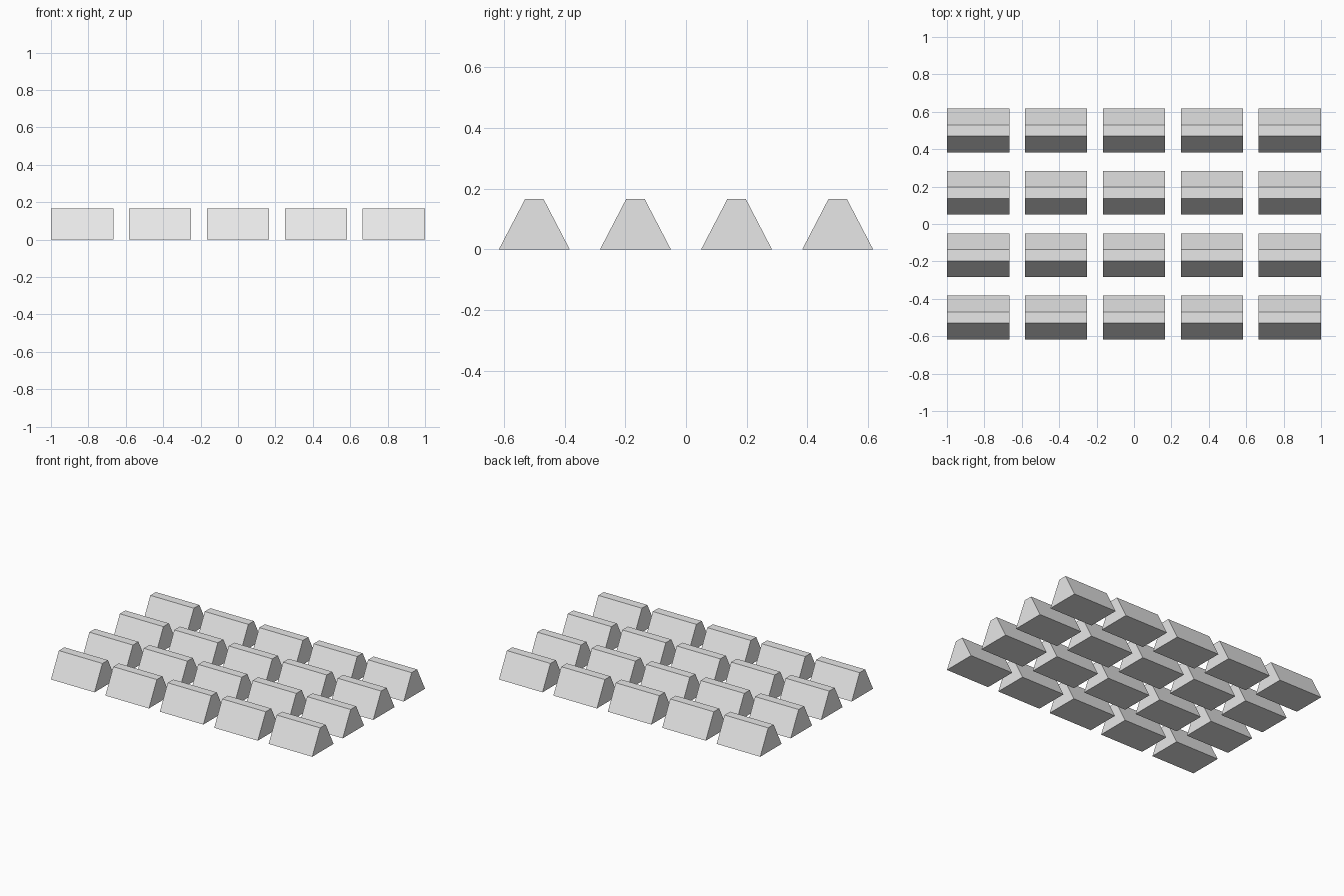
import bpy
import bmesh
from mathutils import Vector

cube = bpy.data.objects.get("Cube")
if cube:
    bpy.data.objects.remove(cube, do_unlink=True)

LENGTH, HEIGHT = 1 / 3, 1 / 6
BASE_HALF, TOP_HALF = 0.1167, 0.03
COLUMNS, ROWS = 5, 4
STEP_X, STEP_Y = 5 / 12, 1 / 3

# Plain light grey
grey = bpy.data.materials.new("light_grey")
grey.use_nodes = True
colour = (0.8, 0.8, 0.8, 1)
grey.diffuse_color = colour
grey.node_tree.nodes["Principled BSDF"].inputs["Base Color"].default_value = colour

# One ingot: a trapezoid profile extruded along x
profile = [(-BASE_HALF, 0), (BASE_HALF, 0), (TOP_HALF, HEIGHT), (-TOP_HALF, HEIGHT)]
bm = bmesh.new()
end = bm.faces.new([bm.verts.new((-LENGTH / 2, y, z)) for y, z in profile])
result = bmesh.ops.extrude_face_region(bm, geom=[end], use_keep_orig=True)
verts = [g for g in result["geom"] if isinstance(g, bmesh.types.BMVert)]
bmesh.ops.translate(bm, verts=verts, vec=Vector((LENGTH, 0, 0)))
bmesh.ops.recalc_face_normals(bm, faces=bm.faces)
mesh = bpy.data.meshes.new("ingot")
bm.to_mesh(mesh)
bm.free()
mesh.materials.append(grey)

# Grid of blocks sharing the same mesh
for row in range(ROWS):
    for col in range(COLUMNS):
        block = bpy.data.objects.new(f"ingot_row{row + 1}_column{col + 1}", mesh)
        block.location = ((col - (COLUMNS - 1) / 2) * STEP_X,
                          (row - (ROWS - 1) / 2) * STEP_Y, 0)
        bpy.context.collection.objects.link(block)
